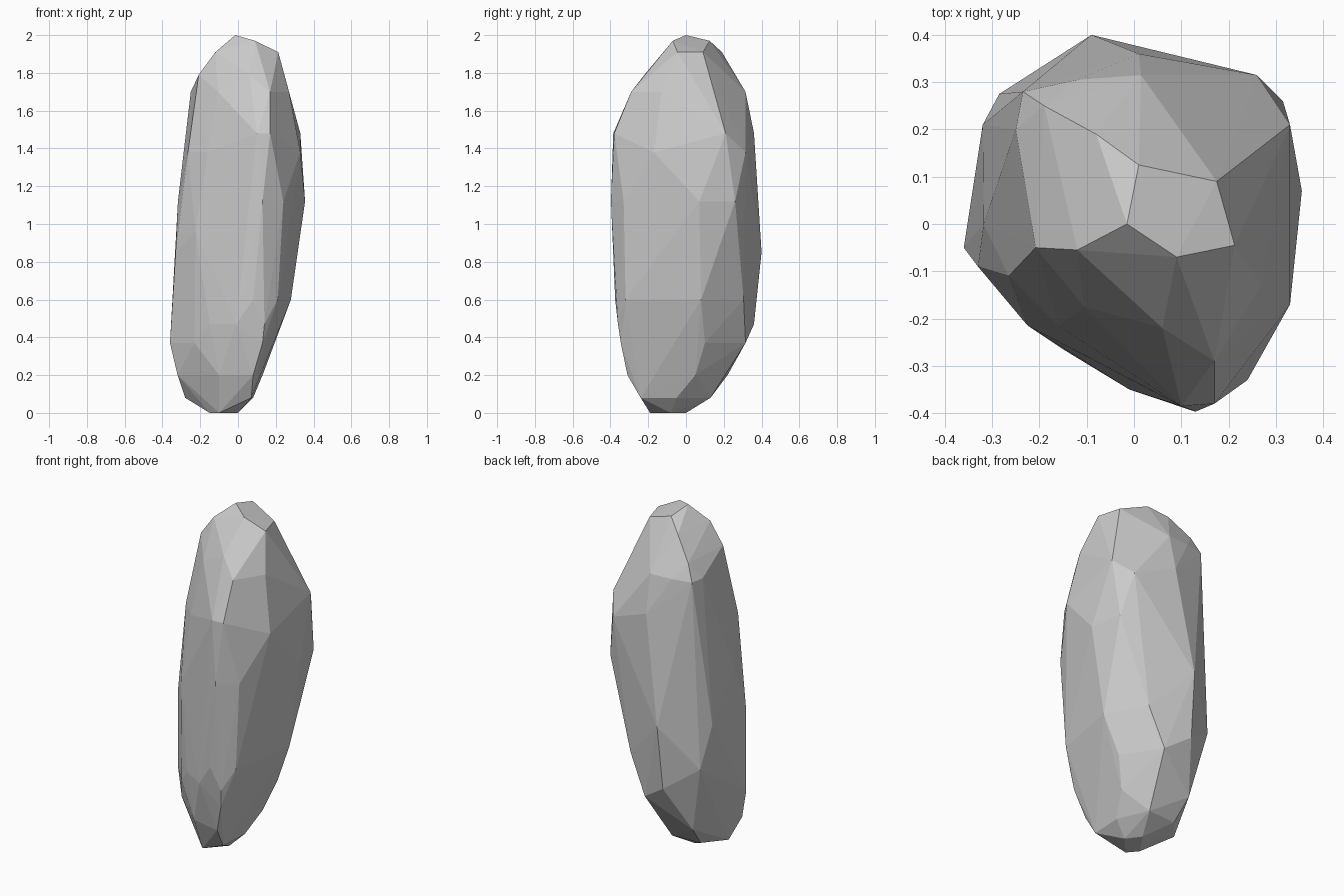
import bpy, bmesh

# Outline of the stone at rising heights: height -> corner points (x, y)
sections = {
    0.00: [(-0.15, -0.13), (-0.10, -0.19), (-0.06, 0.0), (0.0, -0.08)],
    0.08: [(-0.28, 0.0), (-0.18, 0.12), (0.0, 0.13), (0.08, -0.05), (0.07, -0.24)],
    0.20: [(-0.32, -0.07), (-0.10, -0.27), (0.08, -0.31), (0.13, 0.05), (-0.2, 0.22)],
    0.37: [(-0.36, -0.05), (-0.23, -0.2), (0.13, -0.345), (0.19, 0.10), (0.05, 0.315)],
    0.47: [(-0.15, -0.265), (-0.01, -0.35), (0.14, -0.36), (-0.10, 0.36)],
    0.60: [(0.08, -0.375), (0.21, -0.32), (0.28, 0.08), (0.15, 0.305), (-0.285, 0.275)],
    0.85: [(-0.33, -0.09), (-0.09, 0.40), (-0.32, 0.21)],
    0.96: [(-0.225, -0.215)],
    1.12: [(-0.318, 0.0), (0.13, -0.397), (0.24, -0.33), (0.355, 0.07), (0.315, 0.26)],
    1.38: [(-0.265, -0.11), (-0.16, -0.215), (0.33, -0.17), (0.26, 0.315)],
    1.48: [(0.10, -0.385), (0.17, -0.38), (0.33, 0.21), (0.01, 0.36)],
    1.70: [(-0.25, 0.20), (-0.235, 0.28), (-0.105, -0.175), (0.17, -0.29),
           (0.27, -0.13), (0.015, 0.315), (-0.12, 0.305)],
    1.79: [(-0.208, -0.05), (0.06, -0.22), (-0.19, 0.25)],
    1.91: [(-0.12, -0.055), (0.09, -0.11), (0.213, -0.045), (0.175, 0.09), (-0.08, 0.19)],
    1.97: [(0.09, -0.07), (0.01, 0.125)],
    2.00: [(-0.015, 0.0)],
}

# Stretch a faceted skin over all the outlines
bm = bmesh.new()
for z, outline in sections.items():
    for x, y in outline:
        bm.verts.new((x, y, z))
hull = bmesh.ops.convex_hull(bm, input=bm.verts)
inside = {v for v in hull["geom_interior"] + hull["geom_unused"]
          if isinstance(v, bmesh.types.BMVert)}
bmesh.ops.delete(bm, geom=list(inside), context='VERTS')
bmesh.ops.recalc_face_normals(bm, faces=bm.faces)

# Flat-shaded standing stone
mesh = bpy.data.meshes.new("standing_stone")
bm.to_mesh(mesh)
bm.free()
stone = bpy.data.objects.new("standing_stone", mesh)
bpy.context.collection.objects.link(stone)
